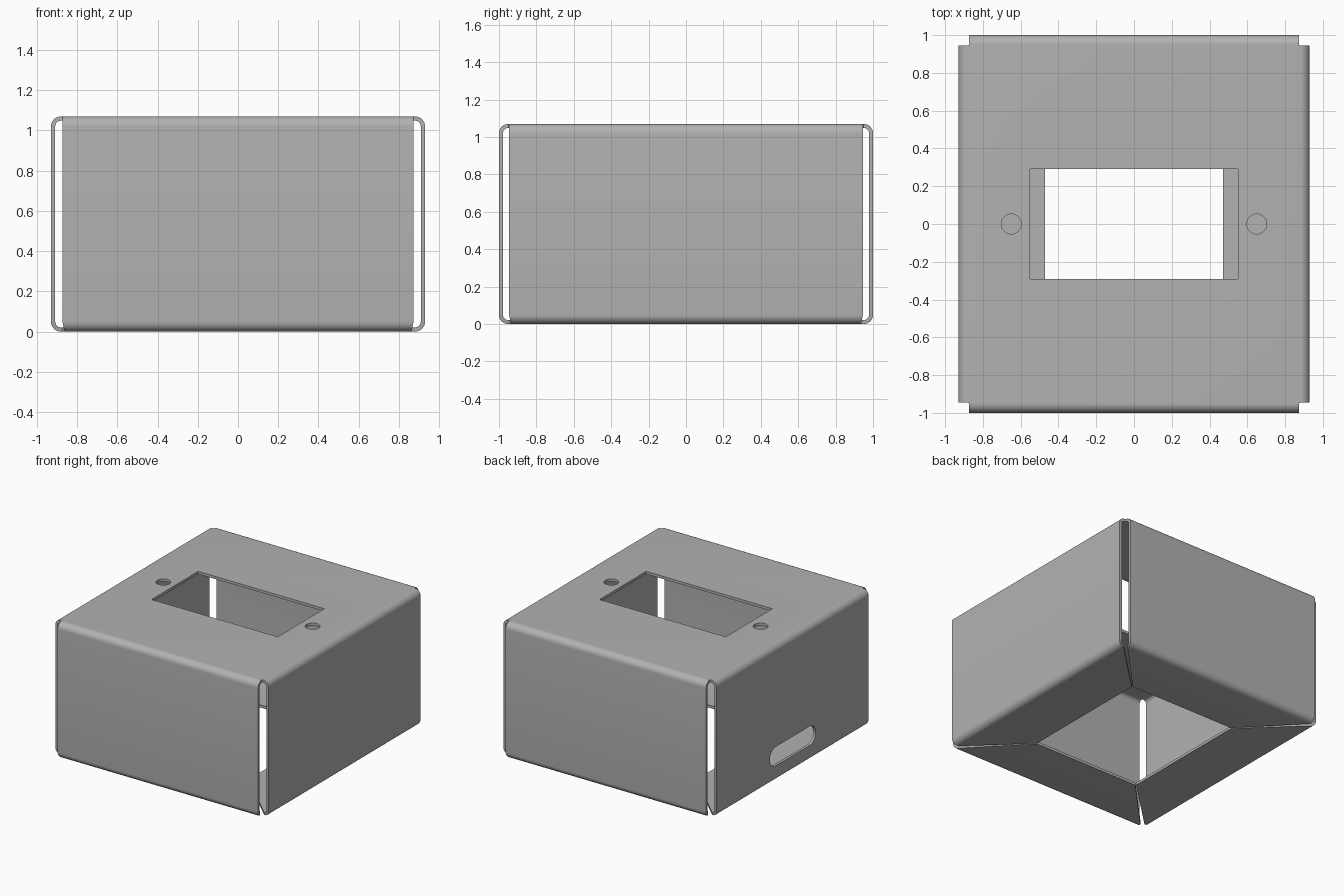
import bpy, bmesh, math
from mathutils import Vector, Matrix

cube = bpy.data.objects.get("Cube")
if cube:
    bpy.data.objects.remove(cube, do_unlink=True)

HX, HY, H = 0.93, 1.0, 1.07      # outer half sizes and height
R, T = 0.05, 0.021               # outer bend radius, sheet thickness
WX, WY = 0.873, 0.946            # half widths of end walls and side walls
FLANGE = 0.46                    # depth of the bottom flanges
STEPS = 8

steel = bpy.data.materials.new("grey steel")
steel.use_nodes = True
grey = (0.445, 0.445, 0.445, 1)
steel.diffuse_color = grey
steel.node_tree.nodes["Principled BSDF"].inputs["Base Color"].default_value = grey


def wall_profile(reach, half, inner_half):
    """Outer path of one wall as (distance out, height, half width)."""
    path = []
    for i in range(STEPS + 1):
        a = math.pi / 2 * i / STEPS
        path.append((reach - R + R * math.sin(a), H - R + R * math.cos(a), half))
    for i in range(STEPS + 1):
        a = math.pi / 2 * i / STEPS
        path.append((reach - R + R * math.cos(a), R - R * math.sin(a),
                     half - 0.015 * i / STEPS))
    path.append((reach - FLANGE, 0, inner_half))
    return path


def add_wall(bm, path, angle):
    """Sweep a wall profile across its width, facing the given direction."""
    turn = Matrix.Rotation(angle, 3, 'Z')
    rows = [[bm.verts.new(turn @ Vector((d, s * w, z))) for s in (-1, 1)]
            for d, z, w in path]
    for (a, b), (c, d) in zip(rows, rows[1:]):
        bm.faces.new((a, c, d, b))
    return rows[0]


# Folded sheet: four walls with flanges, joined by the top plate
bm = bmesh.new()
side = wall_profile(HX, WY, HY - FLANGE - 0.004)
end = wall_profile(HY, WX, HX - FLANGE - 0.004)
rim = []
for k in range(4):
    rim += add_wall(bm, end if k % 2 else side, k * math.pi / 2)
bm.faces.new(rim)
mesh = bpy.data.meshes.new("folded_box")
bm.to_mesh(mesh)
bm.free()
mesh.materials.append(steel)
box = bpy.data.objects.new("folded_box", mesh)
bpy.context.collection.objects.link(box)
sheet = box.modifiers.new("sheet thickness", 'SOLIDIFY')
sheet.thickness = T
sheet.offset = -1
sheet.use_even_offset = True


# Cutters for the openings
def prism(name, outline, depth, place):
    """Extruded outline, centred on its plane and moved into place."""
    cut = bmesh.new()
    face = cut.faces.new([cut.verts.new((x, y, -depth / 2)) for x, y in outline])
    moved = bmesh.ops.extrude_face_region(cut, geom=[face])["geom"]
    bmesh.ops.translate(cut, vec=(0, 0, depth),
                        verts=[g for g in moved if isinstance(g, bmesh.types.BMVert)])
    bmesh.ops.recalc_face_normals(cut, faces=cut.faces)
    cut.transform(place)
    data = bpy.data.meshes.new(name)
    cut.to_mesh(data)
    cut.free()
    data.materials.append(steel)
    obj = bpy.data.objects.new(name, data)
    bpy.context.collection.objects.link(obj)
    obj.hide_render = True
    return obj


def rounded(radius, stretch=0, n=32):
    """Circle, or a slot when its halves are pulled apart."""
    pts = []
    for i in range(n):
        a = 2 * math.pi * (i + 0.5) / n
        x = radius * math.cos(a)
        pts.append((x + math.copysign(stretch, x), radius * math.sin(a)))
    return pts


top = Matrix.Translation((0, 0, H))
window = [(-0.55, -0.29), (0.55, -0.29), (0.55, 0.29), (-0.55, 0.29)]
cutters = [prism("window_cutter", window, 0.2, top)]
for s in (-1, 1):
    cutters.append(prism("screw_hole_cutter", rounded(0.053), 0.2,
                         Matrix.Translation((s * 0.65, 0, H))))
upright = Matrix(((0, 0, 1, 0), (1, 0, 0, 0), (0, 1, 0, 0), (0, 0, 0, 1)))
cutters.append(prism("cable_slot_cutter", rounded(0.075, 0.21), 0.2,
                     Matrix.Translation((-HX, 0, 0.2)) @ upright))
for c in cutters:
    cut = box.modifiers.new(c.name, 'BOOLEAN')
    cut.operation = 'DIFFERENCE'
    cut.solver = 'EXACT'
    cut.object = c

# Bake the modifiers, drop the cutters and smooth the bends
bpy.context.view_layer.update()
baked = bpy.data.meshes.new_from_object(
    box.evaluated_get(bpy.context.evaluated_depsgraph_get()))
box.modifiers.clear()
box.data = baked
for c in cutters:
    bpy.data.objects.remove(c, do_unlink=True)
bpy.ops.object.select_all(action='DESELECT')
box.select_set(True)
bpy.context.view_layer.objects.active = box
bpy.ops.object.shade_smooth_by_angle(angle=math.radians(30))
